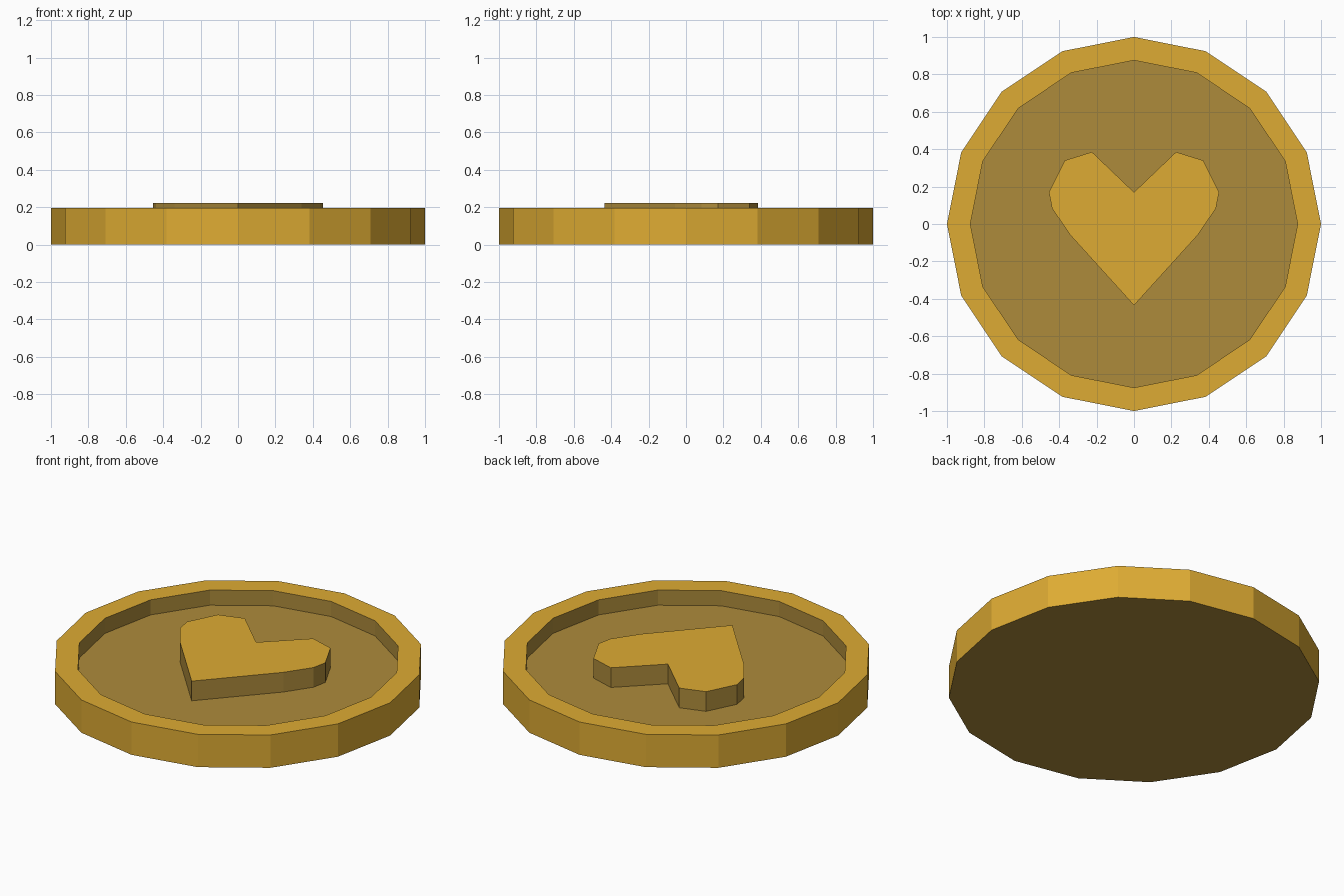
import bpy
import bmesh
from math import cos, sin, pi

cube = bpy.data.objects.get("Cube")
if cube:
    bpy.data.objects.remove(cube)

SIDES = 16
RADIUS, INNER_RADIUS = 1.0, 0.875
RIM_TOP, FLOOR, HEART_TOP = 0.195, 0.105, 0.222


def make_material(name, color):
    mat = bpy.data.materials.new(name)
    mat.use_nodes = True
    mat.diffuse_color = color
    mat.node_tree.nodes["Principled BSDF"].inputs["Base Color"].default_value = color
    return mat


gold = make_material("bright gold", (0.73, 0.41, 0.033, 1))
bronze = make_material("dull bronze", (0.42, 0.26, 0.044, 1))


def finish(name, bm):
    mesh = bpy.data.meshes.new(name)
    bm.to_mesh(mesh)
    bm.free()
    mesh.materials.append(gold)
    mesh.materials.append(bronze)
    obj = bpy.data.objects.new(name, mesh)
    bpy.context.collection.objects.link(obj)
    return obj


def ring(bm, radius, z):
    angles = [2 * pi * i / SIDES for i in range(SIDES)]
    return [bm.verts.new((radius * cos(a), radius * sin(a), z)) for a in angles]


# Coin: closed disc with a raised rim around a sunken floor
bm = bmesh.new()
profile = [(RADIUS, 0), (RADIUS, RIM_TOP), (INNER_RADIUS, RIM_TOP), (INNER_RADIUS, FLOOR)]
rings = [ring(bm, r, z) for r, z in profile]
for level, (low, high) in enumerate(zip(rings, rings[1:])):
    for i in range(SIDES):
        j = (i + 1) % SIDES
        face = bm.faces.new((low[i], low[j], high[j], high[i]))
        face.material_index = 1 if level == 2 else 0  # inner wall is bronze
bm.faces.new(rings[-1]).material_index = 1
bm.faces.new(rings[0][::-1]).material_index = 1
finish("coin", bm)

# Heart emblem: mirrored half outline, extruded up from the floor
half = [(0.225, 0.385), (0.37, 0.34), (0.455, 0.17), (0.438, 0.083), (0.34, -0.06)]
outline = [(0, -0.435)] + half[::-1] + [(0, 0.17)] + [(-x, y) for x, y in half]
bm = bmesh.new()
top = bm.faces.new([bm.verts.new((x, y, HEART_TOP)) for x, y in outline])
sides = bmesh.ops.extrude_face_region(bm, geom=[top], use_keep_orig=True)
new_verts = [v for v in sides["geom"] if isinstance(v, bmesh.types.BMVert)]
bmesh.ops.translate(bm, verts=new_verts, vec=(0, 0, FLOOR - 0.005 - HEART_TOP))
bmesh.ops.recalc_face_normals(bm, faces=bm.faces)
for face in bm.faces:
    face.material_index = 0 if face.normal.z > 0.5 else 1
finish("heart_emblem", bm)
